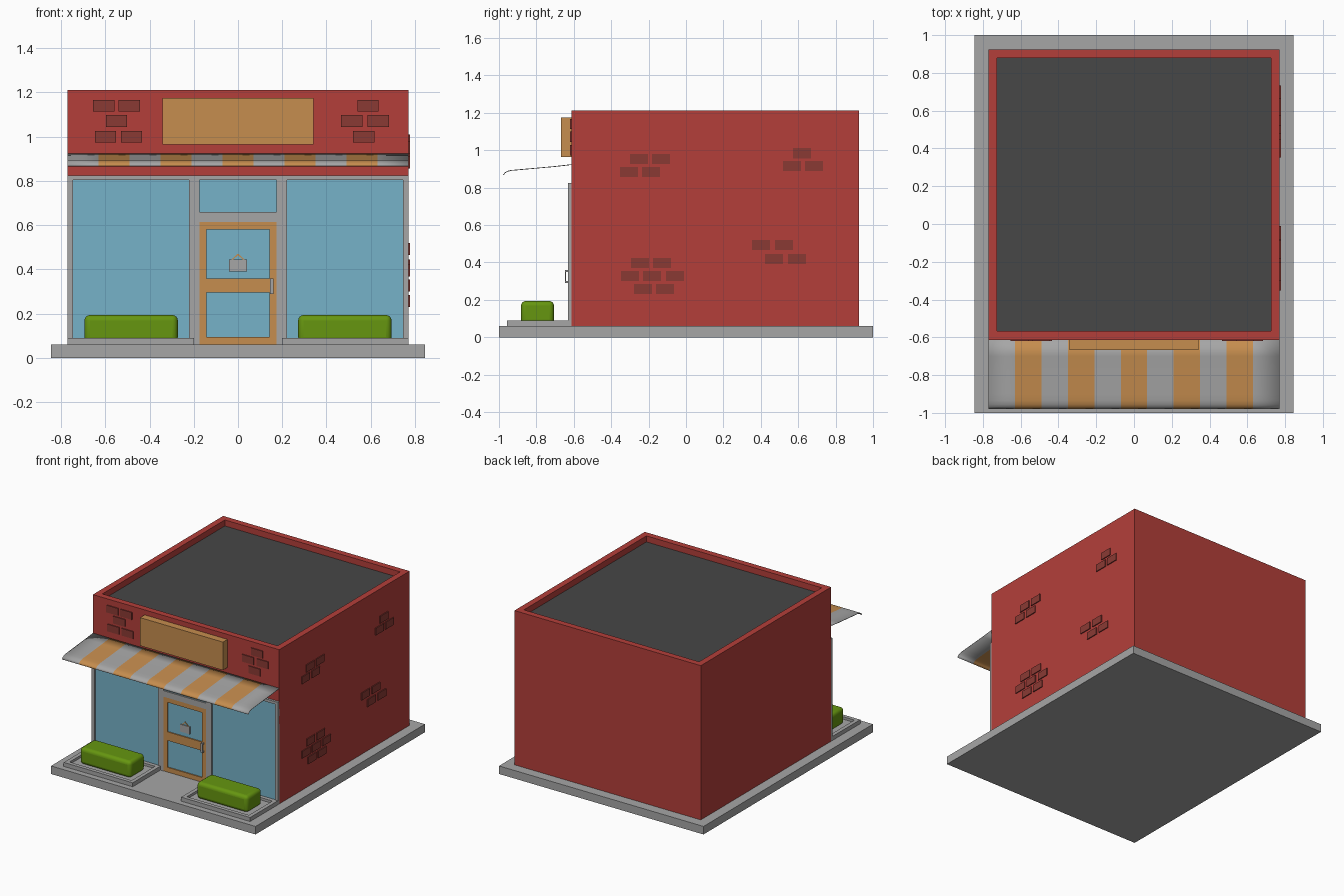
import bpy, bmesh
from mathutils import Vector

if "Cube" in bpy.data.objects:
    bpy.data.objects.remove(bpy.data.objects["Cube"])


def material(name, r, g, b):
    m = bpy.data.materials.new(name)
    lin = [((c / 255 + 0.055) / 1.055) ** 2.4 for c in (r, g, b)]
    m.diffuse_color = (*lin, 1)
    m.use_nodes = True
    m.node_tree.nodes["Principled BSDF"].inputs["Base Color"].default_value = m.diffuse_color
    return m


RED = material("brick red", 180, 63, 58)
DARK = material("dark brick", 138, 58, 52)
GRAY = material("stone gray", 166, 166, 166)
ROOF = material("roof charcoal", 71, 71, 71)
WOOD = material("warm wood", 198, 141, 78)
GLASS = material("window blue", 118, 178, 200)
GREEN = material("hedge green", 102, 150, 16)


def finish(name, bm, *mats):
    me = bpy.data.meshes.new(name)
    bm.to_mesh(me)
    bm.free()
    for m in mats:
        me.materials.append(m)
    ob = bpy.data.objects.new(name, me)
    bpy.context.collection.objects.link(ob)
    return ob


def add_box(bm, x, y, z):
    lo, hi = Vector((x[0], y[0], z[0])), Vector((x[1], y[1], z[1]))
    verts = bmesh.ops.create_cube(bm, size=1)["verts"]
    for v in verts:
        v.co = (lo + hi) / 2 + v.co * (hi - lo)


def boxes(name, mat, specs):
    bm = bmesh.new()
    for s in specs:
        add_box(bm, *s)
    return finish(name, bm, mat)


def tray(name, x, y, z, rim, depth, *mats):
    """Box whose top face is inset by a rim and sunk."""
    bm = bmesh.new()
    add_box(bm, x, y, z)
    bm.normal_update()
    top = max(bm.faces, key=lambda f: f.calc_center_median().z)
    bmesh.ops.inset_region(bm, faces=[top], thickness=rim)
    sunk = bmesh.ops.extrude_face_region(bm, geom=[top])
    for g in sunk["geom"]:
        if isinstance(g, bmesh.types.BMVert):
            g.co.z -= depth
        elif isinstance(g, bmesh.types.BMFace):
            g.material_index = len(mats) - 1
    if top.is_valid:
        bmesh.ops.delete(bm, geom=[top], context='FACES_ONLY')
    bmesh.ops.recalc_face_normals(bm, faces=bm.faces)
    return finish(name, bm, *mats)


def smooth(ob):
    bpy.ops.object.select_all(action='DESELECT')
    ob.select_set(True)
    bpy.context.view_layer.objects.active = ob
    bpy.ops.object.shade_smooth_by_angle(angle=0.8)


# Base slab and main walls with parapet and sunken roof
boxes("base_slab", GRAY, [((-.845, .845), (-1, 1), (0, .06))])
tray("walls_and_roof", (-.77, .77), (-.613, .925), (.06, 1.212), .065, .045, RED, ROOF)

# Shop front: glass plates, then raised frame bars
FY = (-.63, -.612)
GY = (-.62, -.611)
boxes("shop_glass", GLASS, [
    ((-.75, -.22), GY, (.08, .81)), ((.22, .75), GY, (.08, .81)),
    ((-.18, .18), GY, (.65, .81))])
boxes("shop_frame", GRAY, [
    ((-.77, -.745), FY, (.06, .825)), ((.745, .77), FY, (.06, .825)),
    ((-.222, -.175), FY, (.06, .825)), ((.175, .222), FY, (.06, .825)),
    ((-.745, -.222), FY, (.805, .825)), ((.222, .745), FY, (.805, .825)),
    ((-.745, -.222), FY, (.06, .085)), ((.222, .745), FY, (.06, .085)),
    ((-.175, .175), FY, (.805, .825)), ((-.175, .175), FY, (.615, .66))])

# Door: stiles, rails, panes
DY = (-.628, -.611)
boxes("door_frame", WOOD, [
    ((-.175, -.143), DY, (.06, .615)), ((.143, .175), DY, (.06, .615)),
    ((-.143, .143), DY, (.58, .615)), ((-.143, .143), DY, (.295, .36)),
    ((-.143, .143), DY, (.06, .095))])
boxes("door_glass", GLASS, [((-.145, .145), GY, (.09, .3)),
                            ((-.145, .145), GY, (.355, .585))])
boxes("door_handle", GRAY, [
    ((.145, .16), (-.648, -.641), (.29, .36)),
    ((.145, .16), (-.641, -.626), (.29, .302)),
    ((.145, .16), (-.641, -.626), (.348, .36))])

# Hanging plate on the door and its cord
boxes("door_plate", GRAY, [((-.04, .04), (-.627, -.619), (.39, .445))])
bm = bmesh.new()
for s in (-1, 1):
    pts = [(s * .03, .445), (s * .022, .445), (0, .464), (0, .472)]
    bm.faces.new([bm.verts.new((x, -.622, z)) for x, z in pts])
cord = finish("door_plate_cord", bm, WOOD)
cord.modifiers.new("thickness", 'SOLIDIFY').thickness = .004

# Sign board
boxes("sign_board", WOOD, [((-.342, .342), (-.667, -.612), (.965, 1.175))])

# Striped awning: curved profile swept across x
profile = [(-.613, .923), (-.70, .913), (-.80, .904), (-.90, .895), (-.935, .892),
           (-.955, .887), (-.968, .879), (-.977, .867)]
N = 11
bm = bmesh.new()
rows = [[bm.verts.new((-.77 + 1.54 * i / N, y, z)) for y, z in profile]
        for i in range(N + 1)]
for i in range(N):
    for j in range(len(profile) - 1):
        f = bm.faces.new((rows[i][j], rows[i][j + 1], rows[i + 1][j + 1], rows[i + 1][j]))
        f.material_index = i % 2
awning = finish("awning", bm, GRAY, WOOD)
mod = awning.modifiers.new("thickness", 'SOLIDIFY')
mod.thickness, mod.offset = .004, 0
smooth(awning)

# Planters with rounded hedges
for side, s in (("left", -1), ("right", 1)):
    tray(side + "_planter", sorted((s * .2, s * .77)), (-.957, -.625), (.06, .09),
         .04, .018, GRAY)
    hedge = boxes(side + "_hedge", GREEN,
                  [(sorted((s * .272, s * .694)), (-.882, -.706), (.07, .194))])
    bev = hedge.modifiers.new("round", 'BEVEL')
    bev.width, bev.segments = .025, 4
    smooth(hedge)

# Exposed bricks: (start, bottom z) of each one
BW, BH, BT = .096, .054, .007
front = [(-.655, 1.113), (-.54, 1.113), (-.597, 1.045), (-.647, .973), (-.53, .973),
         (.54, 1.113), (.466, 1.045), (.586, 1.045), (.52, .973)]
right = [(-.3, .925), (-.182, .925), (-.353, .856), (-.235, .856),
         (.572, .957), (.519, .888), (.636, .888),
         (.353, .466), (.476, .466), (.422, .391), (.545, .391),
         (-.294, .369), (-.176, .369), (-.348, .3), (-.23, .3), (-.107, .3),
         (-.278, .23), (-.16, .23)]
boxes("front_bricks", DARK, [((x, x + BW), (-.613 - BT, -.611), (z, z + BH))
                             for x, z in front])
boxes("right_bricks", DARK, [((.768, .77 + BT), (y, y + BW), (z, z + BH))
                             for y, z in right])
